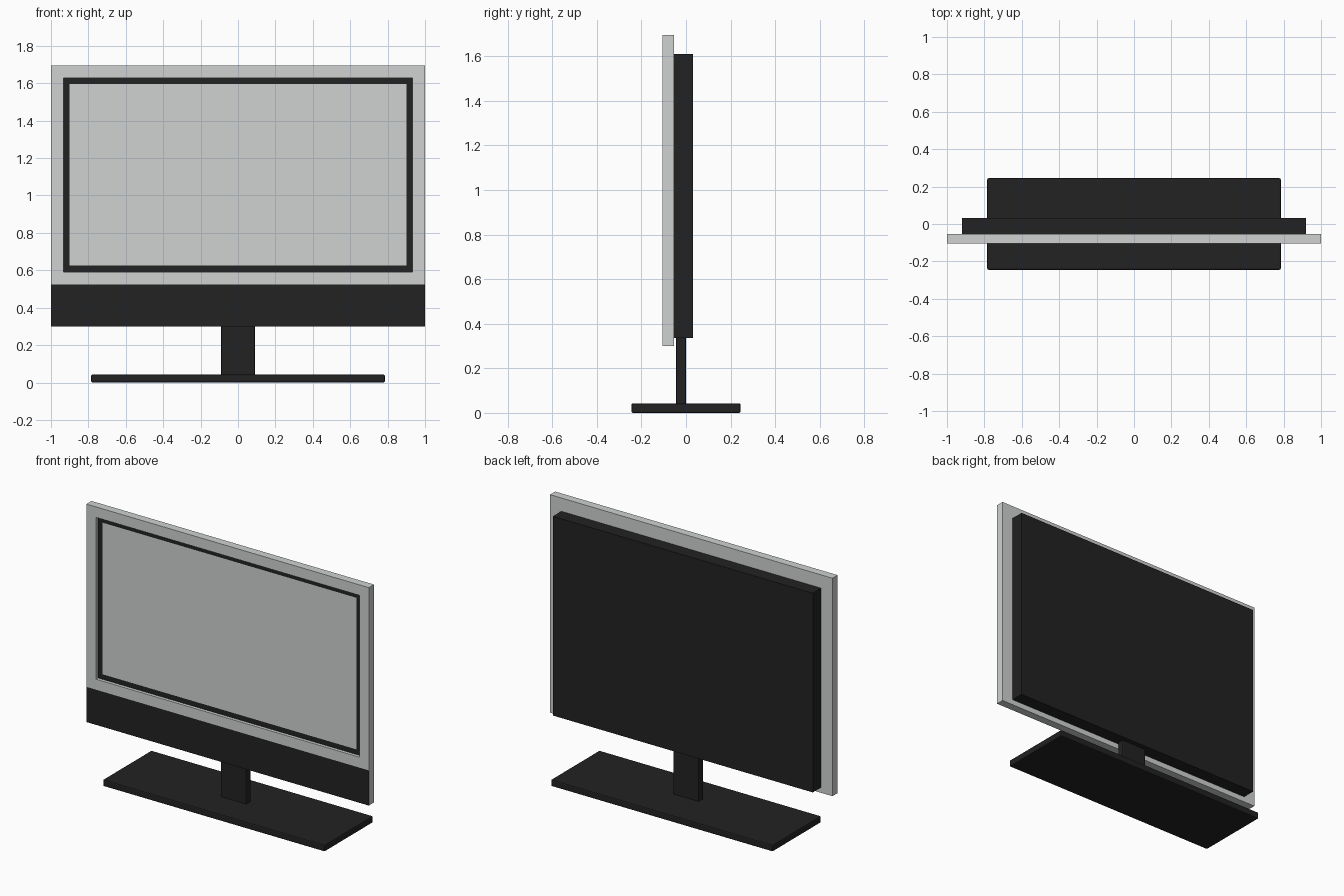
import bpy
import bmesh
from mathutils import Vector

cube = bpy.data.objects.get("Cube")
if cube:
    bpy.data.objects.remove(cube, do_unlink=True)


def make_material(name, color):
    mat = bpy.data.materials.new(name)
    mat.use_nodes = True
    mat.diffuse_color = (*color, 1)
    bsdf = next(n for n in mat.node_tree.nodes if n.type == 'BSDF_PRINCIPLED')
    bsdf.inputs["Base Color"].default_value = (*color, 1)
    return mat


silver = make_material("silver", (0.62, 0.65, 0.63))
black = make_material("black", (0.016, 0.016, 0.016))


def box_mesh(low, high):
    low, high = Vector(low), Vector(high)
    bm = bmesh.new()
    bmesh.ops.create_cube(bm, size=1)
    for v in bm.verts:
        v.co = (low + high) / 2 + v.co * (high - low)
    bm.normal_update()
    return bm


def front_face(bm):
    return min(bm.faces, key=lambda f: f.calc_center_median().y)


def finish(name, bm, materials, bevel=0):
    mesh = bpy.data.meshes.new(name)
    bm.to_mesh(mesh)
    bm.free()
    for mat in materials:
        mesh.materials.append(mat)
    obj = bpy.data.objects.new(name, mesh)
    bpy.context.collection.objects.link(obj)
    if bevel:
        mod = obj.modifiers.new("soft_edges", 'BEVEL')
        mod.width = bevel
        mod.segments = 2
    return obj


# Silver front frame with a recessed black border around the pale screen
FRONT, REAR, SEAM = -0.105, -0.053, 0.525
bm = box_mesh((-1, FRONT, SEAM), (1, REAR, 1.695))
face = front_face(bm)
bmesh.ops.inset_region(bm, faces=[face], thickness=0.095)
bmesh.ops.inset_region(bm, faces=[face], thickness=0, depth=-0.02)
border = bmesh.ops.inset_region(bm, faces=[face], thickness=0.046)["faces"]
for f in border:
    f.material_index = 1
finish("screen_frame", bm, [silver, black])

# Lower panel: black face on a silver body
bm = box_mesh((-1, FRONT, 0.30), (1, REAR, SEAM))
front_face(bm).material_index = 1
finish("speaker_panel", bm, [silver, black])

# Rear housing
finish("rear_housing", box_mesh((-0.92, REAR, 0.335), (0.92, 0.032, 1.61)), [black])

# Stand
finish("stand_neck", box_mesh((-0.09, -0.045, 0.035), (0.09, 0.0, 0.345)), [black], 0.005)
finish("stand_base", box_mesh((-0.785, -0.245, 0), (0.785, 0.245, 0.043)), [black], 0.007)
